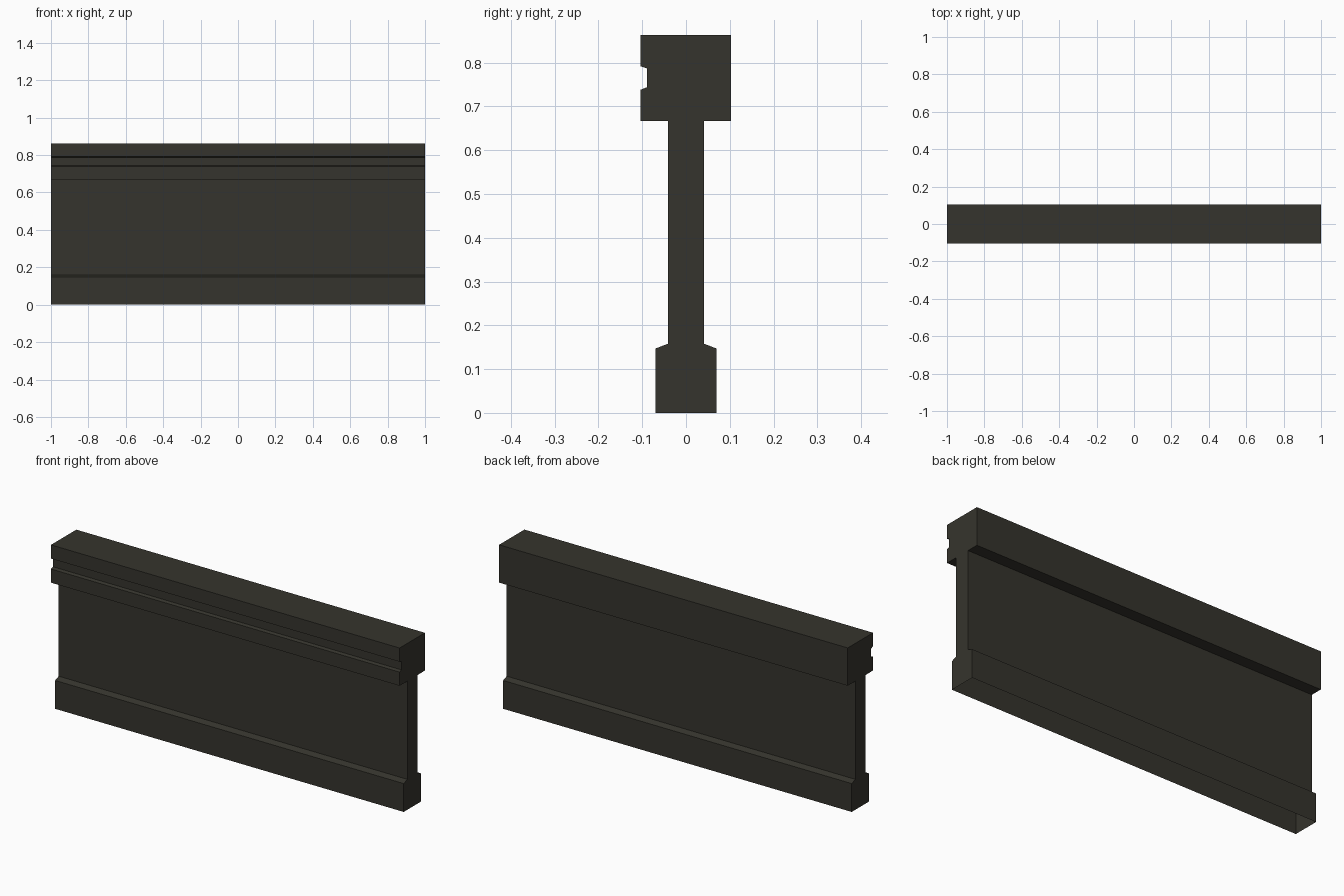
import bpy, bmesh
from mathutils import Vector

if "Cube" in bpy.data.objects:
    bpy.data.objects.remove(bpy.data.objects["Cube"])

# Dark olive-grey concrete / steel
mat = bpy.data.materials.new("dark_olive_grey")
mat.diffuse_color = (0.036, 0.034, 0.026, 1.0)
mat.use_nodes = True
mat.node_tree.nodes["Principled BSDF"].inputs["Base Color"].default_value = mat.diffuse_color

# Cross-section (y, z): lower foot, thin web, wide top rail with a front groove
front_side = [
    (-0.07, 0.0), (-0.07, 0.147), (-0.041, 0.158),       # foot with sloped shoulder
    (-0.041, 0.667), (-0.104, 0.667),                    # web and rail underside
    (-0.104, 0.738), (-0.089, 0.744),                    # groove
    (-0.089, 0.787), (-0.104, 0.792), (-0.104, 0.863),
]
back_side = [
    (0.103, 0.863), (0.103, 0.667), (0.041, 0.667),
    (0.041, 0.158), (0.07, 0.147), (0.07, 0.0),
]

# Extrude the section along the length
bm = bmesh.new()
section = bm.faces.new([bm.verts.new((-1, y, z)) for y, z in front_side + back_side])
ext = bmesh.ops.extrude_face_region(bm, geom=[section], use_keep_orig=True)
moved = [g for g in ext["geom"] if isinstance(g, bmesh.types.BMVert)]
bmesh.ops.translate(bm, verts=moved, vec=Vector((2, 0, 0)))
bmesh.ops.recalc_face_normals(bm, faces=bm.faces)

# The barrier is a hollow shell, open underneath
bottom = [f for f in bm.faces if all(v.co.z < 0.001 for v in f.verts)]
bmesh.ops.delete(bm, geom=bottom, context="FACES_ONLY")

mesh = bpy.data.meshes.new("barrier_wall")
bm.to_mesh(mesh)
bm.free()
mesh.materials.append(mat)
bpy.context.collection.objects.link(bpy.data.objects.new("barrier_wall", mesh))
